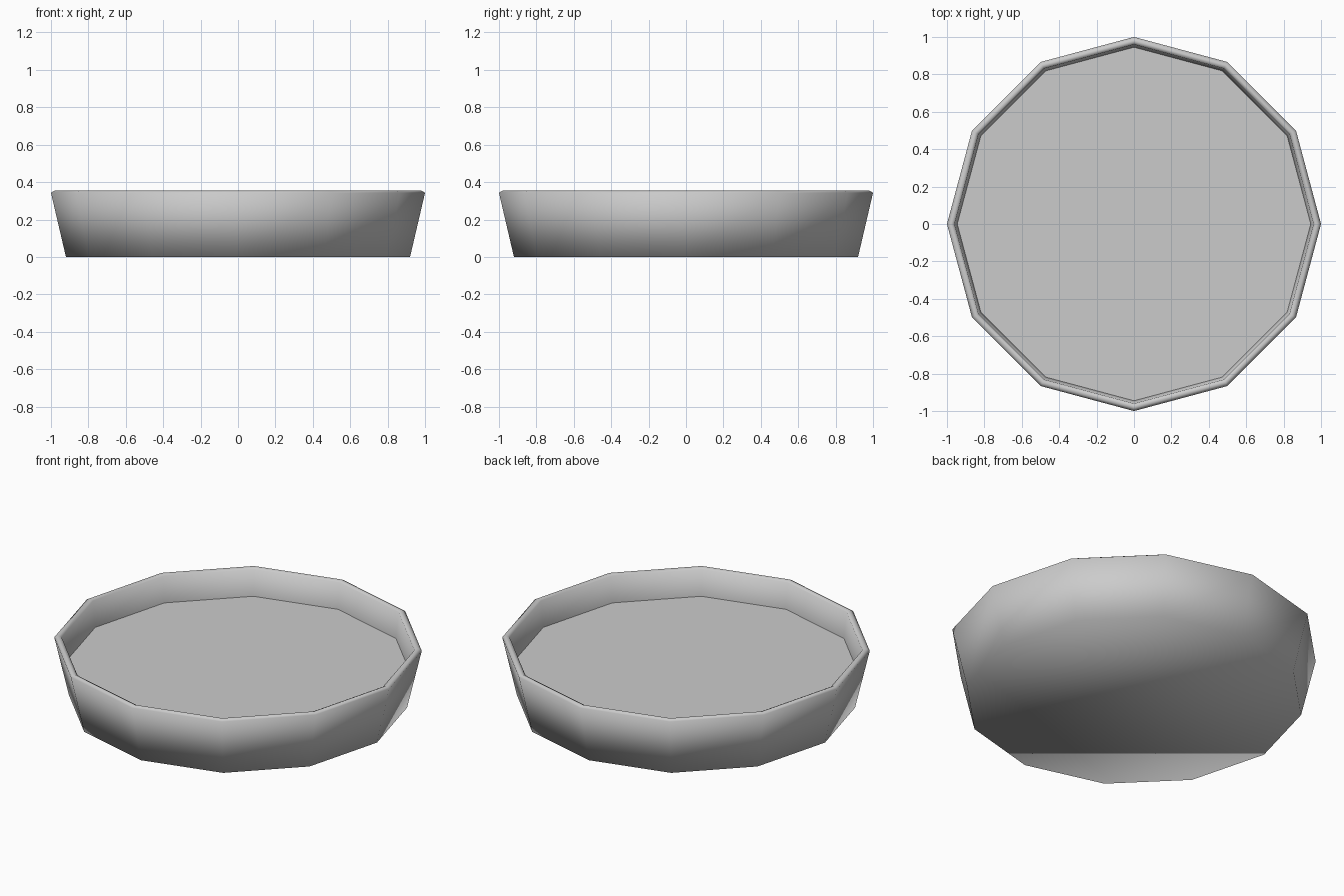
import bpy, math

cube = bpy.data.objects.get("Cube")
if cube:
    bpy.data.objects.remove(cube, do_unlink=True)

SIDES = 12
# Profile (radius, height): base edge, outer lip, crest, inner lip, recessed floor edge
PROFILE = [(0.92, 0.0), (1.0, 0.343), (0.98, 0.355), (0.96, 0.345), (0.945, 0.19)]


def ring(radius, height):
    steps = [math.tau * i / SIDES for i in range(SIDES)]
    return [(radius * math.cos(a), radius * math.sin(a), height) for a in steps]


# Material
grey = bpy.data.materials.new("plain grey")
grey.use_nodes = True
colour = (0.6, 0.6, 0.6, 1)
grey.diffuse_color = colour
grey.node_tree.nodes["Principled BSDF"].inputs["Base Color"].default_value = colour

# Shallow dish: rings joined by walls, closed by the underside and the floor
verts = [v for r, z in PROFILE for v in ring(r, z)]
faces = []
for level in range(len(PROFILE) - 1):
    low, high = level * SIDES, (level + 1) * SIDES
    for i in range(SIDES):
        j = (i + 1) % SIDES
        faces.append((low + i, low + j, high + j, high + i))
faces.append(tuple(reversed(range(SIDES))))
faces.append(tuple(range(len(verts) - SIDES, len(verts))))

mesh = bpy.data.meshes.new("dish")
mesh.from_pydata(verts, [], faces)
mesh.materials.append(grey)
dish = bpy.data.objects.new("dish", mesh)
bpy.context.collection.objects.link(dish)

# Smooth walls and lip, crisp floor and base edges
bpy.ops.object.select_all(action="DESELECT")
dish.select_set(True)
bpy.context.view_layer.objects.active = dish
bpy.ops.object.shade_smooth_by_angle(angle=math.radians(80))
